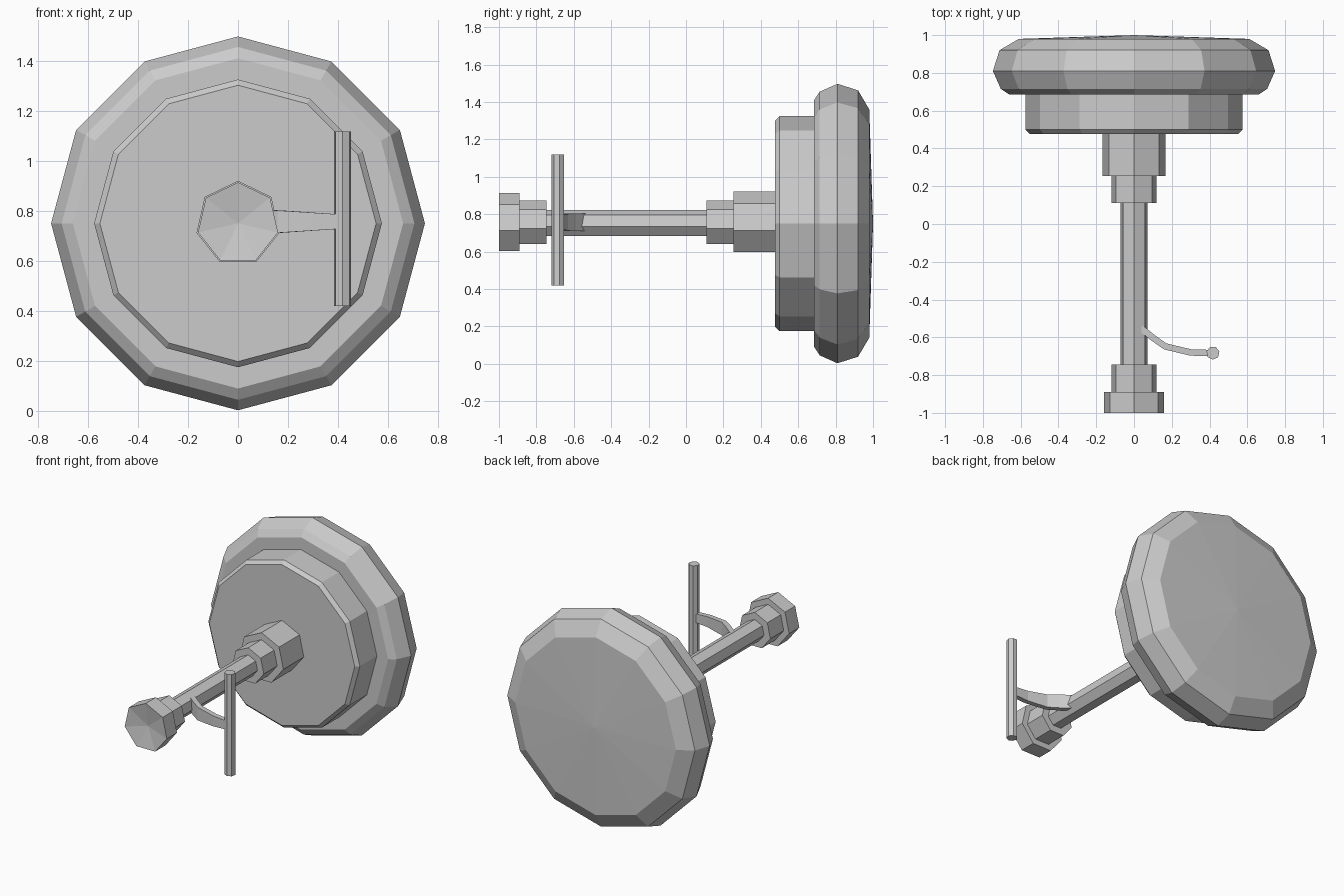
import bpy, bmesh
from math import sin, cos, tau

if "Cube" in bpy.data.objects:
    bpy.data.objects.remove(bpy.data.objects["Cube"])

AXIS_Z = 0.75  # height of the shared horizontal axis


def finish(name, bm):
    bmesh.ops.recalc_face_normals(bm, faces=bm.faces)
    mesh = bpy.data.meshes.new(name)
    bm.to_mesh(mesh)
    bm.free()
    obj = bpy.data.objects.new(name, mesh)
    bpy.context.collection.objects.link(obj)
    return obj


def lathe(name, sides, profile):
    """Spin (radius, y) points about the y axis; radius 0 makes a centre point."""
    bm = bmesh.new()
    rings = []
    for r, y in profile:
        if r == 0:
            rings.append([bm.verts.new((0, y, AXIS_Z))] * sides)
        else:
            rings.append([bm.verts.new((r * sin(tau * i / sides), y,
                                        AXIS_Z + r * cos(tau * i / sides)))
                          for i in range(sides)])
    for a, b in zip(rings, rings[1:]):
        for i in range(sides):
            j = (i + 1) % sides
            bm.faces.new(list(dict.fromkeys((a[i], a[j], b[j], b[i]))))
    return finish(name, bm)


# Large bulging disc at the back
lathe("rim_disc", 12, [(0.55, 0.685), (0.66, 0.685), (0.705, 0.715), (0.747, 0.81),
                       (0.712, 0.92), (0.61, 0.98), (0, 1.0)])

# Chamfered drum in front of it
lathe("drum", 12, [(0.575, 0.69), (0.575, 0.50), (0.552, 0.477), (0, 0.477)])

# Stepped hub, rod and dished end cap
lathe("stepped_stem", 7, [(0.17, 0.48), (0.17, 0.255), (0.122, 0.255), (0.122, 0.11),
                          (0.073, 0.11), (0.073, -0.745), (0.122, -0.745),
                          (0.122, -0.89), (0.164, -0.89), (0.164, -1.0), (0, -0.975)])

# Curved, tapering lever arm: (x, y, half height) along its path
bm = bmesh.new()
path = [(0.035, -0.55, 0.047), (0.10, -0.602, 0.047), (0.165, -0.648, 0.045),
        (0.30, -0.68, 0.036), (0.42, -0.684, 0.028)]
sections = []
for k, (x, y, h) in enumerate(path):
    x0, y0, _ = path[max(k - 1, 0)]
    x1, y1, _ = path[min(k + 1, len(path) - 1)]
    length = ((x1 - x0) ** 2 + (y1 - y0) ** 2) ** 0.5
    nx, ny = -(y1 - y0) / length * 0.017, (x1 - x0) / length * 0.017
    sections.append([bm.verts.new((x + s * nx, y + s * ny, 0.757 + t * h))
                     for s, t in ((-1, -1), (1, -1), (1, 1), (-1, 1))])
for a, b in zip(sections, sections[1:]):
    for i in range(4):
        j = (i + 1) % 4
        bm.faces.new((a[i], a[j], b[j], b[i]))
bm.faces.new(sections[0])
bm.faces.new(sections[-1])
finish("lever_arm", bm)

# Upright grip bar with one corner facing forward
bm = bmesh.new()
rings = [[bm.verts.new((0.418 + 0.035 * sin(tau * i / 7),
                        -0.683 - 0.035 * cos(tau * i / 7), z)) for i in range(7)]
         for z in (0.42, 1.118)]
for i in range(7):
    j = (i + 1) % 7
    bm.faces.new((rings[0][i], rings[0][j], rings[1][j], rings[1][i]))
for ring in rings:
    bm.faces.new(ring)
finish("grip_bar", bm)
